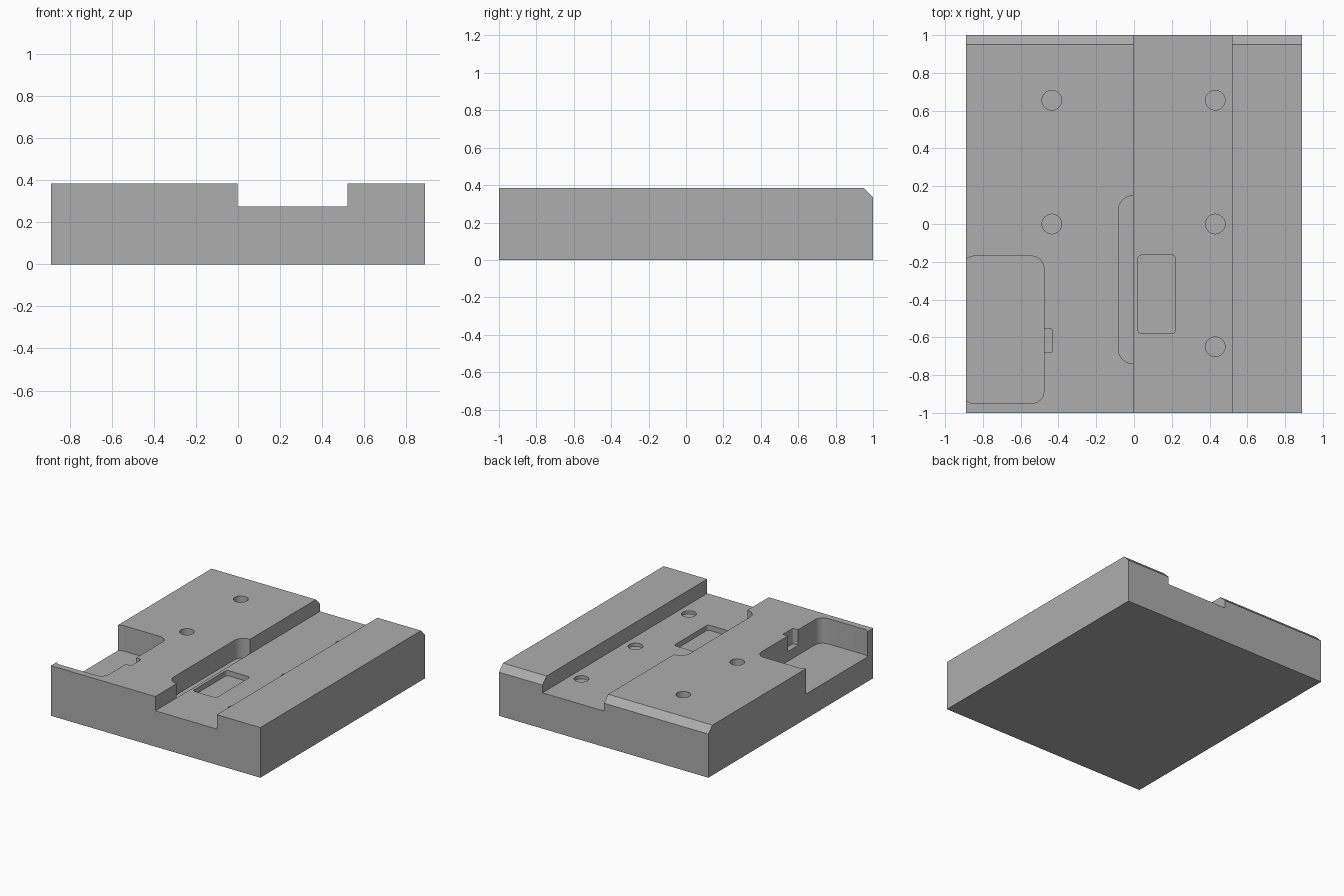
import bpy, bmesh, math

cube = bpy.data.objects.get("Cube")
if cube:
    bpy.data.objects.remove(cube, do_unlink=True)

TOP, CHANNEL, CLEAR = 0.385, 0.275, 0.6

grey = bpy.data.materials.new("plain grey")
grey.use_nodes = True
colour = (0.42, 0.42, 0.42, 1)
grey.diffuse_color = colour
grey.node_tree.nodes["Principled BSDF"].inputs["Base Color"].default_value = colour


def prism(name, points, shift):
    """Extrude a closed outline along the shift vector."""
    bm = bmesh.new()
    face = bm.faces.new([bm.verts.new(p) for p in points])
    result = bmesh.ops.extrude_face_region(bm, geom=[face])
    verts = [v for v in result["geom"] if isinstance(v, bmesh.types.BMVert)]
    bmesh.ops.translate(bm, verts=verts, vec=shift)
    bmesh.ops.recalc_face_normals(bm, faces=bm.faces)
    mesh = bpy.data.meshes.new(name)
    bm.to_mesh(mesh)
    bm.free()
    mesh.materials.append(grey)
    obj = bpy.data.objects.new(name, mesh)
    bpy.context.collection.objects.link(obj)
    return obj


def rounded_rect(x0, x1, y0, y1, z, left=0, right=0, steps=8):
    """Outline with separate corner radii on its left and right sides."""
    points = []
    corners = ((x1, y1, right, -1, -1), (x0, y1, left, 1, -1),
               (x0, y0, left, 1, 1), (x1, y0, right, -1, 1))
    for i, (x, y, r, sx, sy) in enumerate(corners):
        if r == 0:
            points.append((x, y, z))
            continue
        for k in range(steps + 1):
            a = math.pi / 2 * (i + k / steps)
            points.append((x + sx * r + r * math.cos(a),
                           y + sy * r + r * math.sin(a), z))
    return points


def cut(points):
    """Cut an upright pocket from the block, starting at the outline's height."""
    cutter = prism("cutter", points, (0, 0, CLEAR - points[0][2]))
    cutter.hide_render = True
    mod = block.modifiers.new("cut", "BOOLEAN")
    mod.operation, mod.solver, mod.object = "DIFFERENCE", "EXACT", cutter
    bpy.ops.object.modifier_apply(modifier=mod.name)
    bpy.data.objects.remove(cutter, do_unlink=True)


# Block with a chamfer along the top back edge
side = [(-1, 0), (1, 0), (1, TOP - 0.05), (0.95, TOP), (-1, TOP)]
block = prism("base_block", [(-0.89, y, z) for y, z in side], (1.78, 0, 0))
bpy.context.view_layer.objects.active = block
block.select_set(True)

# Long channel and the recess in its left wall
cut(rounded_rect(-0.003, 0.52, -1.2, 1.2, CHANNEL))
cut(rounded_rect(-0.083, -0.003, -0.74, 0.15, CHANNEL - 0.04, left=0.079))

# Shallow rectangular pocket in the channel floor
cut(rounded_rect(0.02, 0.22, -0.58, -0.165, CHANNEL - 0.04, left=0.02, right=0.02))

# Open side pocket with a small notch
cut(rounded_rect(-0.91, -0.477, -0.95, -0.17, 0.19, left=0.065, right=0.065))
cut(rounded_rect(-0.52, -0.433, -0.68, -0.555, 0.265, right=0.01))

# Round holes, all reaching the same depth
for x, y in ((-0.435, 0.655), (-0.435, 0), (0.43, 0.655), (0.43, 0), (0.43, -0.65)):
    cut(rounded_rect(x - 0.052, x + 0.052, y - 0.052, y + 0.052, 0.25,
                     left=0.0519, right=0.0519))

bpy.ops.object.shade_smooth_by_angle(angle=math.radians(30))
